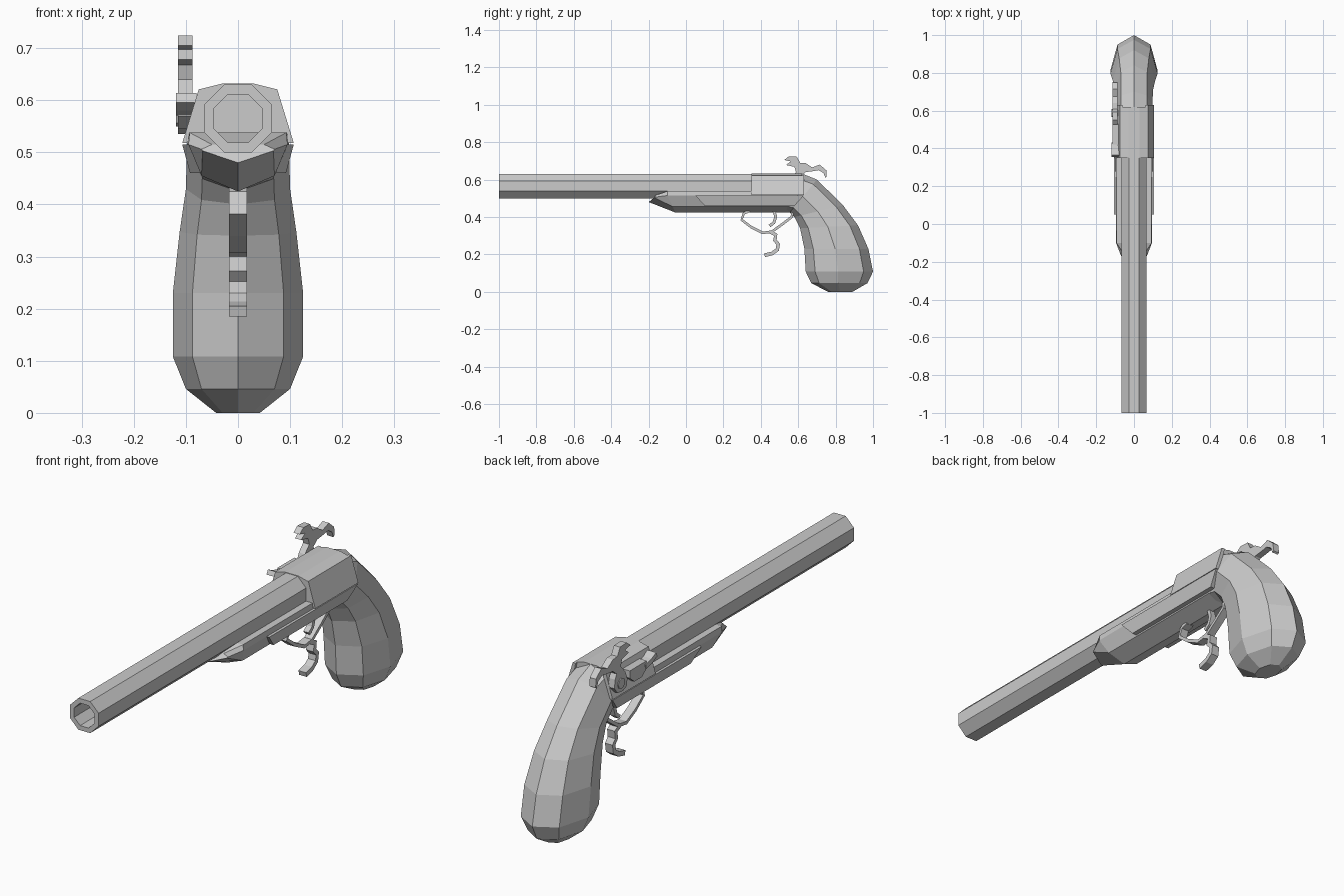
import bpy, bmesh
from math import cos, sin, pi
from mathutils import Vector


def loft(name, rings):
    """Skin equal-sized closed rings and cap both ends."""
    bm = bmesh.new()
    vs = [[bm.verts.new(p) for p in r] for r in rings]
    n = len(vs[0])
    for a, b in zip(vs, vs[1:]):
        for i in range(n):
            bm.faces.new((a[i], a[(i + 1) % n], b[(i + 1) % n], b[i]))
    bm.faces.new(vs[0][::-1])
    bm.faces.new(vs[-1])
    bmesh.ops.recalc_face_normals(bm, faces=bm.faces)
    me = bpy.data.meshes.new(name)
    bm.to_mesh(me)
    bm.free()
    ob = bpy.data.objects.new(name, me)
    bpy.context.collection.objects.link(ob)
    return ob


def plate(name, yz, x0, x1):
    """Side profile extruded across x."""
    return loft(name, [[(x, y, z) for y, z in yz] for x in (x0, x1)])


def strap(name, path, thick, x0, x1):
    """Flat bar of constant thickness following a side-view path."""
    pts = [Vector(p) for p in path]
    rings = []
    for i, p in enumerate(pts):
        d = (pts[min(i + 1, len(pts) - 1)] - pts[max(i - 1, 0)]).normalized()
        o = Vector((-d.y, d.x)) * thick / 2
        a, b = p + o, p - o
        rings.append([(x0, *a), (x1, *a), (x1, *b), (x0, *b)])
    return loft(name, rings)


def octagon(y, r, z=0.565):
    return [(r * cos(pi / 8 + k * pi / 4), y, z + r * sin(pi / 8 + k * pi / 4)) for k in range(8)]


def both_sides(half):
    """Mirror a half ring (first and last points on the centre plane)."""
    return half + [(-x, y, z) for x, y, z in half[-2:0:-1]]


# Octagonal barrel with a bore
loft("barrel", [octagon(0.44, 0.0704), octagon(-1, 0.0704), octagon(-1, 0.05), octagon(0.3, 0.05)])

# Fore stock with keeled underside and tapered nose
loft("fore_stock", [
    both_sides([(0, -0.2, 0.48), (0.068, -0.17, 0.503), (0.07, -0.165, 0.506), (0.05, -0.165, 0.515), (0, -0.17, 0.515)]),
    both_sides([(0, -0.06, 0.425), (0.07, -0.07, 0.455), (0.095, -0.1, 0.515), (0.093, -0.1, 0.538), (0, -0.1, 0.538)]),
    both_sides([(0, 0.57, 0.425), (0.07, 0.57, 0.455), (0.098, 0.6, 0.515), (0.095, 0.62, 0.538), (0, 0.62, 0.538)])])

# Breech housing around the rear of the barrel
loft("breech", [both_sides([(0, y, 0.47), (0.095, y, 0.5), (0.093, y, 0.537),
                            (0.07, y, 0.622), (0.03, y, 0.632), (0, y, 0.632)]) for y in (0.35, 0.62)])

# Sloped cheek plates and long side panels
for side, s in (("right", 1), ("left", -1)):
    loft("cheek_plate_" + side, [[(s * x, y, z) for x, z in
                                  ((0.062, 0.622), (0.075, 0.622), (0.107, 0.518), (0.08, 0.518))]
                                 for y in (0.35, 0.63)])
    loft("side_panel_" + side, [
        [(s * x, y, z) for y, z in ((0.05, 0.515), (0.1, 0.46), (0.58, 0.46), (0.63, 0.515))]
        if flat else
        [(s * x2, y, z) for y, z, x2 in ((0.05, 0.515, 0.107), (0.1, 0.46, 0.092),
                                        (0.58, 0.46, 0.092), (0.63, 0.515, 0.107))]
        for flat, x in ((True, 0.06), (False, 0))])

# Grip: eight-sided rings between front and back edge points
grip = [((0.50, 0.43), (0.62, 0.632), 0.098), ((0.555, 0.425), (0.70, 0.60), 0.098),
        ((0.58, 0.40), (0.84, 0.462), 0.1), ((0.61, 0.34), (0.92, 0.355), 0.112),
        ((0.633, 0.23), (0.975, 0.23), 0.125), ((0.64, 0.108), (1.0, 0.108), 0.125),
        ((0.67, 0.046), (0.97, 0.046), 0.1), ((0.76, 0), (0.89, 0), 0.042)]
rings = []
for f, b, w in grip:
    f, b = Vector(f), Vector(b)
    rings.append(both_sides([(w * k, *f.lerp(b, t)) for t, k in
                             ((0, 0), (0.14, 0.7), (0.48, 1), (0.86, 0.7), (1, 0))]))
loft("grip", rings)

# Trigger guard, finger spur and trigger
strap("trigger_guard", [(0.34, 0.432), (0.31, 0.42), (0.297, 0.385), (0.35, 0.345), (0.41, 0.315),
                        (0.46, 0.322), (0.52, 0.365), (0.565, 0.40), (0.57, 0.43)], 0.014, -0.017, 0.017)
strap("finger_spur", [(0.45, 0.32), (0.48, 0.305), (0.475, 0.275), (0.493, 0.255), (0.488, 0.225),
                      (0.46, 0.205), (0.42, 0.195)], 0.02, -0.017, 0.017)
strap("trigger", [(0.47, 0.435), (0.48, 0.40), (0.47, 0.37), (0.447, 0.352)], 0.016, -0.012, 0.012)

# Hammer with jaw and thumb spur
plate("hammer", [(0.55, 0.545), (0.575, 0.535), (0.61, 0.54), (0.63, 0.565), (0.625, 0.60), (0.615, 0.62),
                 (0.64, 0.64), (0.68, 0.645), (0.71, 0.65), (0.735, 0.635), (0.745, 0.61), (0.752, 0.615),
                 (0.75, 0.65), (0.715, 0.68), (0.675, 0.665), (0.64, 0.688), (0.61, 0.69), (0.593, 0.722),
                 (0.55, 0.724), (0.525, 0.705), (0.56, 0.697), (0.535, 0.678), (0.58, 0.668),
                 (0.588, 0.64), (0.56, 0.61), (0.545, 0.575)], -0.115, -0.087)
plate("hammer_pivot", [(0.588 + 0.022 * cos(k * pi / 4), 0.572 + 0.022 * sin(k * pi / 4)) for k in range(8)],
      -0.119, -0.06)

# Pan and striker beside the breech
plate("pan", [(0.42, 0.57), (0.45, 0.545), (0.50, 0.545), (0.53, 0.57), (0.53, 0.60), (0.42, 0.60)], -0.115, -0.07)
strap("pan_arm", [(0.36, 0.605), (0.39, 0.59), (0.43, 0.58)], 0.02, -0.119, -0.08)
